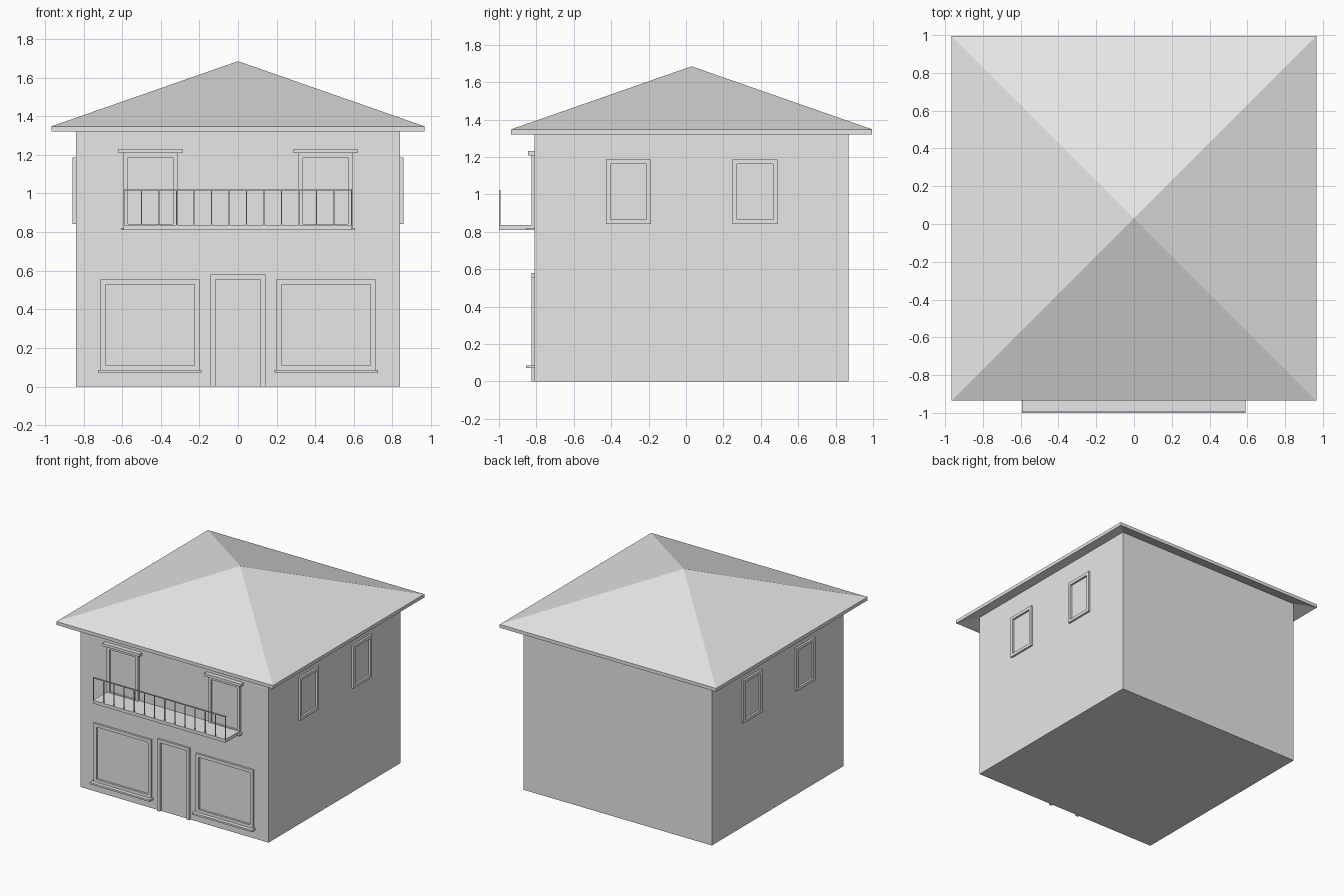
import bpy, bmesh

if "Cube" in bpy.data.objects:
    bpy.data.objects.remove(bpy.data.objects["Cube"])

mat = bpy.data.materials.new("plain_light_grey")
mat.diffuse_color = (0.8, 0.8, 0.8, 1)
mat.use_nodes = True
mat.node_tree.nodes["Principled BSDF"].inputs["Base Color"].default_value = mat.diffuse_color

W, YF, YB = 0.84, -0.81, 0.87      # wall half width, front and back planes
YC = (YF + YB) / 2
DEPTH = 0.016                      # how far frames stand off the wall


def finish(bm, name):
    bmesh.ops.recalc_face_normals(bm, faces=bm.faces[:])
    me = bpy.data.meshes.new(name)
    bm.to_mesh(me)
    bm.free()
    me.materials.append(mat)
    ob = bpy.data.objects.new(name, me)
    bpy.context.collection.objects.link(ob)
    return ob


def box(name, x0, x1, y0, y1, z0, z1):
    bm = bmesh.new()
    bmesh.ops.create_cube(bm, size=1)
    for v in bm.verts:
        v.co = (x1 if v.co.x > 0 else x0,
                y1 if v.co.y > 0 else y0,
                z1 if v.co.z > 0 else z0)
    return finish(bm, name)


def frame(name, u0, u1, v0, v1, t, place, open_bottom=False):
    """Flat frame of width t; place(u, v, d) maps it onto a wall."""
    b = 0 if open_bottom else t
    outer = [(u0, v0), (u0, v1), (u1, v1), (u1, v0)]
    inner = [(u0 + t, v0 + b), (u0 + t, v1 - t), (u1 - t, v1 - t), (u1 - t, v0 + b)]
    bm = bmesh.new()
    ring = [[bm.verts.new(place(u, v, d)) for u, v in loop]
            for loop in (outer, inner) for d in (0, DEPTH)]
    ob, of, ib, inf = ring
    for i in range(3 if open_bottom else 4):
        j = (i + 1) % 4
        for a, c in ((ob, of), (of, inf), (inf, ib), (ib, ob)):
            bm.faces.new((a[i], a[j], c[j], c[i]))
    if open_bottom:
        for i in (0, 3):
            bm.faces.new((ob[i], of[i], inf[i], ib[i]))
    return finish(bm, name)


def on_front(u, v, d):
    return (u, YF - d, v)


# Walls, reaching up to the sloped underside of the roof
box("walls", -W, W, YF, YB, 0, 1.362)

# Hipped roof: a thin pyramid shell with an upright edge
R, T = 0.965, 0.027
bm = bmesh.new()
layers = []
for dz in (0, T):
    eave = [bm.verts.new((sx * R, YC + sy * R, 1.321 + dz))
            for sx, sy in ((-1, -1), (1, -1), (1, 1), (-1, 1))]
    peak = bm.verts.new((0, YC, 1.658 + dz))
    for i in range(4):
        bm.faces.new((eave[i], eave[(i + 1) % 4], peak))
    layers.append(eave)
lo, hi = layers
for i in range(4):
    j = (i + 1) % 4
    bm.faces.new((lo[i], lo[j], hi[j], hi[i]))
finish(bm, "roof")

# Front door frame
frame("door_frame", -0.143, 0.143, 0, 0.58, 0.026, on_front, True)

for side, s in (("left", -1), ("right", 1)):
    # Large ground floor window with sill
    a, b = sorted((s * 0.2, s * 0.712))
    frame(side + "_shop_window_frame", a, b, 0.083, 0.555, 0.026, on_front)
    box(side + "_shop_window_sill", a - 0.012, b + 0.012, -0.856, YF, 0.071, 0.085)

    # Upper front window with lintel and sill
    a, b = sorted((s * 0.313, s * 0.593))
    frame(side + "_balcony_window_frame", a, b, 0.818, 1.209, 0.023, on_front)
    box(side + "_balcony_window_lintel", a - 0.025, b + 0.025, -0.845, YF, 1.209, 1.231)
    box(side + "_balcony_window_sill", a - 0.014, b + 0.014, -0.856, YF, 0.811, 0.821)

    # Two windows on each side wall
    for where, o in (("front", -0.338), ("back", 0.338)):
        frame(f"{side}_{where}_side_window_frame", YC + o - 0.12, YC + o + 0.12,
              0.842, 1.186, 0.024, lambda u, v, d, s=s: (s * (W + d), u, v))

# Balcony slab, top rail and balusters
box("balcony_slab", -0.594, 0.59, -1.0, YF, 0.811, 0.837)
box("balcony_top_rail", -0.594, 0.59, -1.0, -0.992, 1.015, 1.023)
for i in range(14):
    x = -0.591 + i * 1.178 / 13
    box(f"baluster_{i + 1}", x - 0.003, x + 0.003, -0.999, -0.993, 0.837, 1.015)
